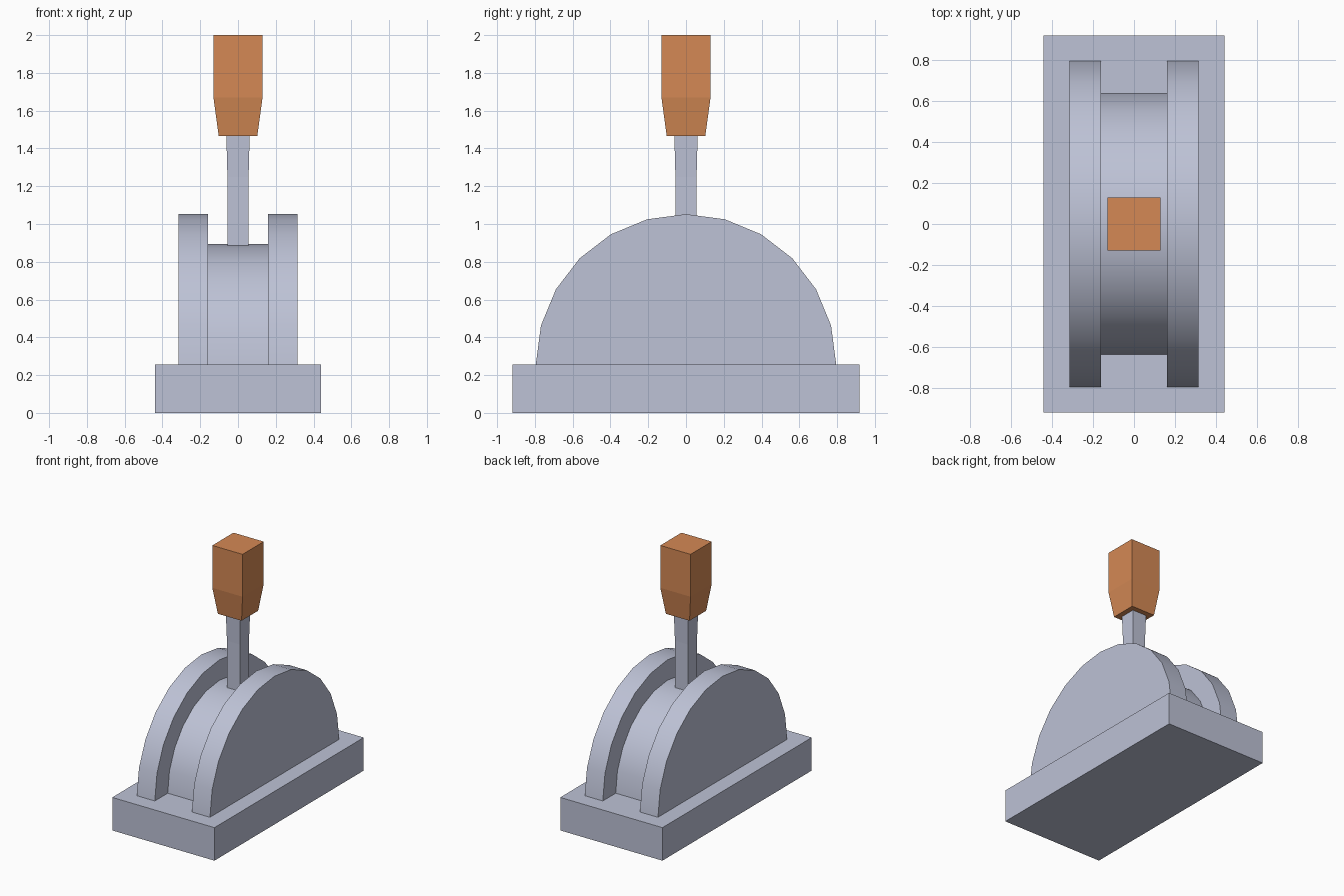
import bpy
import math

cube = bpy.data.objects.get("Cube")
if cube:
    bpy.data.objects.remove(cube, do_unlink=True)


def make_material(name, colour):
    mat = bpy.data.materials.new(name)
    mat.use_nodes = True
    mat.diffuse_color = (*colour, 1)
    mat.node_tree.nodes["Principled BSDF"].inputs["Base Color"].default_value = (*colour, 1)
    return mat


steel = make_material("grey steel", (0.51, 0.54, 0.67))
orange = make_material("burnt orange", (0.66, 0.25, 0.09))


def make_object(name, verts, faces, mat):
    mesh = bpy.data.meshes.new(name)
    mesh.from_pydata(verts, [], faces)
    mesh.materials.append(mat)
    obj = bpy.data.objects.new(name, mesh)
    bpy.context.collection.objects.link(obj)
    return obj


def square_loft(name, rings, mat):
    """Stack of square or rectangular rings (half x, half y, z), closed at both ends."""
    verts = [(sx * hx, sy * hy, z) for hx, hy, z in rings
             for sx, sy in ((-1, -1), (1, -1), (1, 1), (-1, 1))]
    faces = [(3, 2, 1, 0)]
    for r in range(len(rings) - 1):
        for i in range(4):
            a, b = r * 4 + i, r * 4 + (i + 1) % 4
            faces.append((a, b, b + 4, a + 4))
    top = len(verts) - 4
    faces.append((top, top + 1, top + 2, top + 3))
    return make_object(name, verts, faces, mat)


def half_disc(name, radius, x0, x1, mat, steps=12):
    """Half cylinder lying along x, resting on the plinth."""
    count = steps + 1
    angles = [math.pi * i / steps for i in range(count)]
    verts = [(x, radius * math.cos(a), BASE_TOP + radius * math.sin(a))
             for x in (x0, x1) for a in angles]
    faces = [tuple(reversed(range(count))), tuple(range(count, 2 * count))]
    for i in range(count):
        j = (i + 1) % count
        faces.append((i, j, j + count, i + count))
    obj = make_object(name, verts, faces, mat)
    # Rounded rim with sharp side edges
    bpy.ops.object.select_all(action="DESELECT")
    obj.select_set(True)
    bpy.context.view_layer.objects.active = obj
    bpy.ops.object.shade_smooth_by_angle(angle=math.radians(30))
    return obj


BASE_TOP = 0.257

# Plinth
square_loft("plinth", [(0.44, 0.918, 0), (0.44, 0.918, BASE_TOP)], steel)

# Two side cheeks with a smaller drum between them
half_disc("right_cheek", 0.795, -0.315, -0.16, steel)
half_disc("left_cheek", 0.795, 0.16, 0.315, steel)
half_disc("centre_drum", 0.636, -0.16, 0.16, steel)

# Lever shaft, slightly flared at the top
square_loft("lever_shaft", [(0.056, 0.056, 0.85), (0.056, 0.056, 1.25),
                            (0.062, 0.062, 1.48)], steel)

# Grip with a tapered lower end
square_loft("lever_grip", [(0.102, 0.102, 1.465), (0.13, 0.13, 1.67),
                           (0.13, 0.13, 2.0)], orange)
